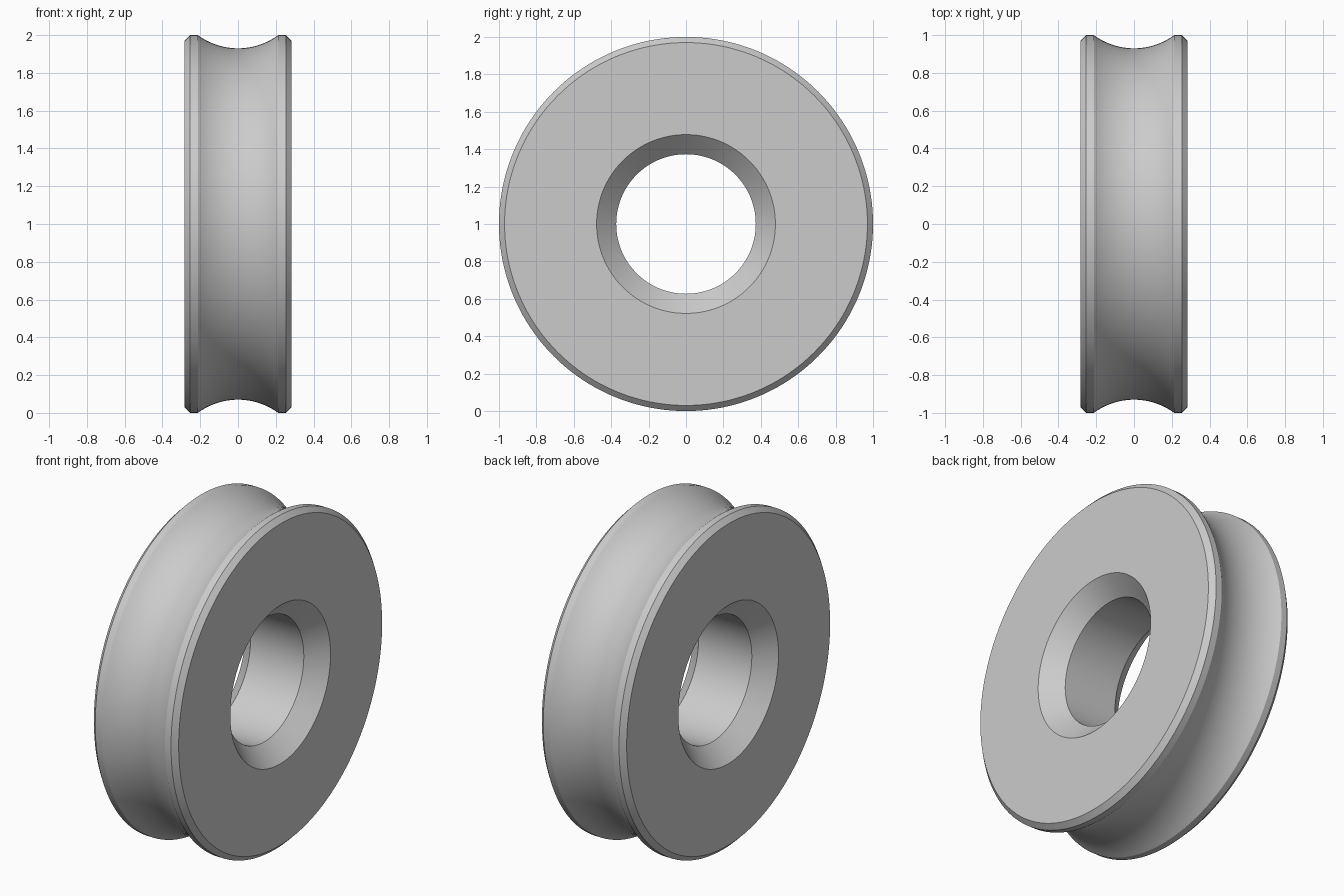
import bpy, bmesh
from math import pi, sqrt
from mathutils import Vector, Matrix

cube = bpy.data.objects.get("Cube")
if cube:
    bpy.data.objects.remove(cube, do_unlink=True)

HALF_W, RADIUS, CHAMFER = 0.283, 1.0, 0.03
GROOVE_HALF, GROOVE_DEPTH = 0.213, 0.07
BORE, SINK = 0.373, 0.105          # hole radius, 45 degree countersink
SEGMENTS, GROOVE_STEPS = 160, 24

# Plain grey metal
grey = bpy.data.materials.new("grey_metal")
grey.use_nodes = True
colour = (0.6, 0.6, 0.6, 1)
grey.diffuse_color = colour
grey.node_tree.nodes["Principled BSDF"].inputs["Base Color"].default_value = colour

# Cross-section of one side, from bore to rim, as (x, radius)
side = [
    (HALF_W - SINK, BORE),
    (HALF_W, BORE + SINK),
    (HALF_W, RADIUS - CHAMFER),
    (HALF_W - CHAMFER, RADIUS),
]

# Circular arc of the rim groove, from +x to -x
arc_r = (GROOVE_HALF ** 2 + GROOVE_DEPTH ** 2) / (2 * GROOVE_DEPTH)
arc_centre = RADIUS - GROOVE_DEPTH + arc_r
groove = []
for i in range(GROOVE_STEPS + 1):
    x = GROOVE_HALF * (1 - 2 * i / GROOVE_STEPS)
    groove.append((x, arc_centre - sqrt(arc_r ** 2 - x ** 2)))

profile = side + groove + [(-x, r) for x, r in reversed(side)]

# Revolve the closed cross-section about the x axis
bm = bmesh.new()
verts = [bm.verts.new((x, 0, r)) for x, r in profile]
edges = [bm.edges.new((verts[i - 1], verts[i])) for i in range(len(verts))]
bmesh.ops.spin(bm, geom=verts + edges, cent=(0, 0, 0), axis=(1, 0, 0),
               angle=2 * pi, steps=SEGMENTS, use_merge=False)
bmesh.ops.remove_doubles(bm, verts=bm.verts[:], dist=0.0005)
bmesh.ops.recalc_face_normals(bm, faces=bm.faces[:])
bmesh.ops.transform(bm, matrix=Matrix.Translation(Vector((0, 0, RADIUS))), verts=bm.verts[:])

mesh = bpy.data.meshes.new("grooved_wheel")
bm.to_mesh(mesh)
bm.free()
mesh.materials.append(grey)
wheel = bpy.data.objects.new("grooved_wheel", mesh)
bpy.context.collection.objects.link(wheel)

# Smooth curves, crisp chamfer edges
bpy.ops.object.select_all(action='DESELECT')
wheel.select_set(True)
bpy.context.view_layer.objects.active = wheel
bpy.ops.object.shade_smooth_by_angle(angle=pi / 8)
